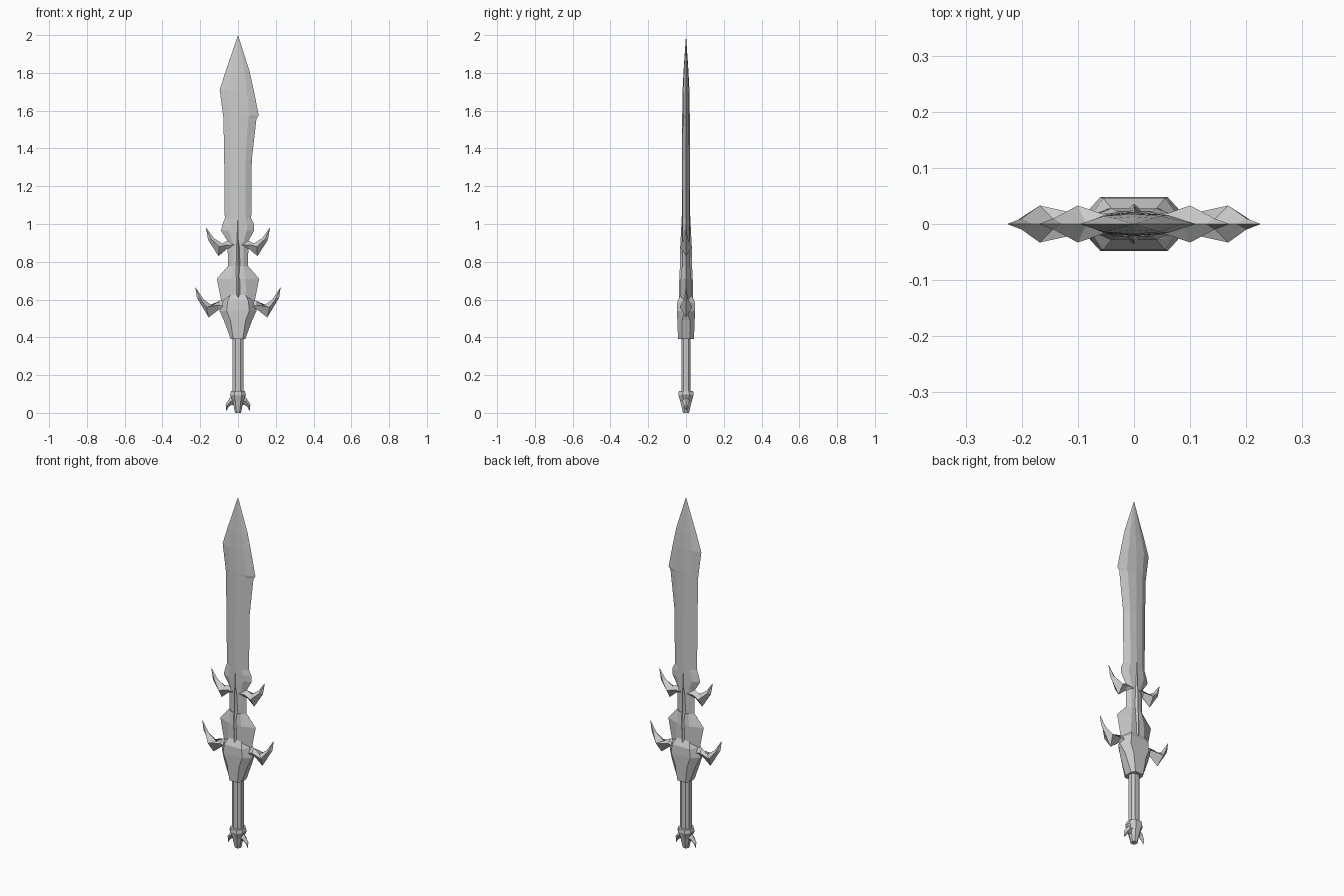
import bpy, bmesh

if "Cube" in bpy.data.objects:
    bpy.data.objects.remove(bpy.data.objects["Cube"])


def loft(name, rings, mirror=False):
    """Skin a list of equal-length point rings and cap both ends."""
    bm = bmesh.new()
    for s in ((1, -1) if mirror else (1,)):
        loops = [[bm.verts.new((s * x, y, z)) for x, y, z in r] for r in rings]
        for a, b in zip(loops, loops[1:]):
            n = len(a)
            for i in range(n):
                j = (i + 1) % n
                bm.faces.new((a[i], a[j], b[j], b[i]))
        bm.faces.new(loops[0])
        bm.faces.new(loops[-1])
    bmesh.ops.remove_doubles(bm, verts=bm.verts, dist=0.0005)
    bmesh.ops.recalc_face_normals(bm, faces=bm.faces)
    me = bpy.data.meshes.new(name)
    bm.to_mesh(me)
    bm.free()
    ob = bpy.data.objects.new(name, me)
    bpy.context.collection.objects.link(ob)
    return ob


def blade_ring(z, left, right, y):
    """Thin section with a centre ridge and a softer ridge on each side."""
    h = 0.55
    return [(-left, 0, z), (-left * h, -y * 0.8, z), (0, -y, z), (right * h, -y * 0.8, z),
            (right, 0, z), (right * h, y * 0.8, z), (0, y, z), (-left * h, y * 0.8, z)]


def flat_ring(z, wide, flat, y, side=0.0):
    """Section with flat front and back and chamfered or pointed sides."""
    return [(-wide, -side, z), (-flat, -y, z), (flat, -y, z), (wide, -side, z),
            (wide, side, z), (flat, y, z), (-flat, y, z), (-wide, side, z)]


def wing_ring(low, high, y, ridge=None):
    """Diamond section between the lower and upper outline of a wing."""
    rx, rz = ridge or ((low[0] + high[0]) / 2, (low[1] + high[1]) / 2)
    return [(low[0], 0, low[1]), (rx, -y, rz), (high[0], 0, high[1]), (rx, y, rz)]


# Blade with uneven tip
loft("blade", [blade_ring(*r) for r in [
    (0.74, .053, .053, .02), (0.91, .055, .055, .022), (0.965, .09, .085, .022),
    (1.0, .081, .085, .022), (1.03, .070, .070, .022), (1.34, .073, .073, .021),
    (1.56, .077, .098, .020), (1.575, .079, .110, .020), (1.71, .097, .083, .018),
    (1.81, .065, .061, .013), (2.0, 0, 0, 0)]])

# Swollen collar at the root of the blade
loft("blade_collar", [flat_ring(*r) for r in [
    (0.54, .08, .04, .025), (0.60, .09, .045, .028), (0.71, .112, .04, .028),
    (0.775, .056, .03, .022)]])

# Long spike on the blade faces
loft("centre_spike", [
    [(-x, 0, z), (0, -y, z), (x, 0, z), (0, y, z)] for z, x, y in [
        (0.58, .03, .036), (0.70, .042, .036), (0.78, .024, .032),
        (0.87, .024, .031), (1.07, 0, .021)]])

# Guard block
loft("guard", [flat_ring(*r) for r in [
    (0.39, .038, .025, .042, .022), (0.49, .075, .04, .046, .02),
    (0.54, .098, .06, .048, .006), (0.59, .080, .055, .046, .010),
    (0.625, .050, .04, .028, .012)]])

# Large guard wings
loft("guard_wings", [
    wing_ring((.05, .51), (.05, .61), .022),
    wing_ring((.10, .548), (.10, .593), .018),
    wing_ring((.155, .505), (.135, .567), .033, (.168, .56)),
    wing_ring((.218, .61), (.182, .60), .010),
    wing_ring((.226, .667), (.226, .667), 0)], mirror=True)

# Small wings on the blade
loft("blade_wings", [
    wing_ring((.02, .86), (.02, .92), .022),
    wing_ring((.058, .868), (.055, .912), .018),
    wing_ring((.103, .83), (.085, .897), .033, (.10, .88)),
    wing_ring((.158, .915), (.128, .925), .010),
    wing_ring((.170, .982), (.170, .982), 0)], mirror=True)

# Grip
loft("grip", [flat_ring(z, .028, .013, .024, .012) for z in (.09, .41)])

# Pommel
loft("pommel", [flat_ring(*r) for r in [
    (0, .016, .008, .016, .007), (0.06, .028, .014, .030, .012),
    (0.095, .042, .02, .040, .018), (0.115, .036, .018, .038, .016)]])

# Pommel claws
loft("pommel_claws", [
    wing_ring((.015, .04), (.02, .095), .020),
    wing_ring((.036, .042), (.042, .082), .018),
    wing_ring((.050, .030), (.065, .045), .010),
    wing_ring((.064, .008), (.064, .008), 0)], mirror=True)
